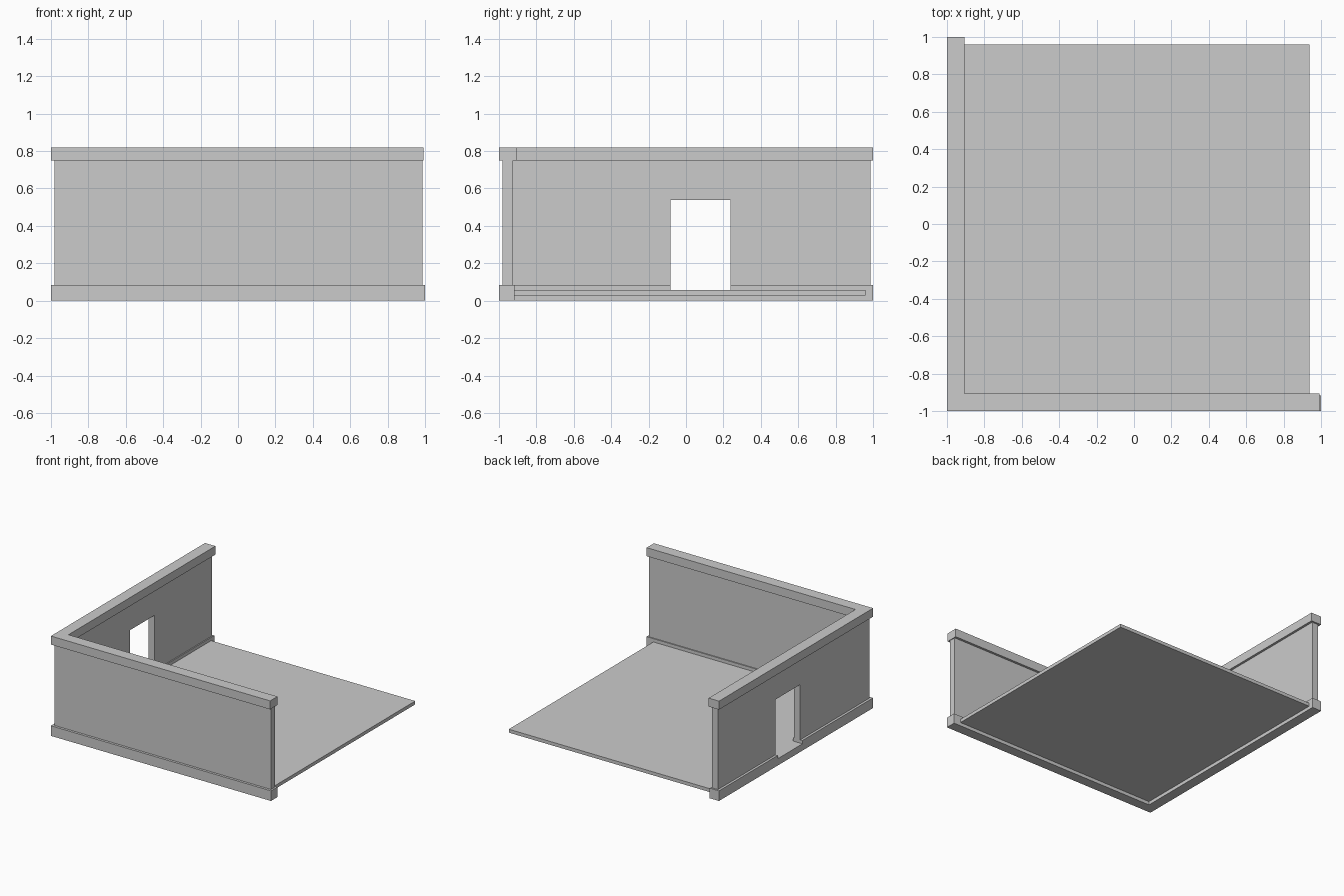
import bpy, bmesh

if "Cube" in bpy.data.objects:
    bpy.data.objects.remove(bpy.data.objects["Cube"])


def prism(name, points, z0, z1):
    """Extrude a flat outline from z0 up to z1."""
    bm = bmesh.new()
    face = bm.faces.new([bm.verts.new((x, y, z0)) for x, y in points])
    top = bmesh.ops.extrude_face_region(bm, geom=[face])["geom"]
    for v in top:
        if isinstance(v, bmesh.types.BMVert):
            v.co.z = z1
    bmesh.ops.recalc_face_normals(bm, faces=bm.faces[:])
    mesh = bpy.data.meshes.new(name)
    bm.to_mesh(mesh)
    bm.free()
    obj = bpy.data.objects.new(name, mesh)
    bpy.context.collection.objects.link(obj)
    return obj


def corner(name, outer, inner, x_end, y_end, z0, z1):
    """L-shaped run along the front and left sides."""
    return prism(name, [(outer, outer), (x_end, outer), (x_end, inner),
                        (inner, inner), (inner, y_end), (outer, y_end)], z0, z1)


def box(name, x0, x1, y0, y1, z0, z1):
    return prism(name, [(x0, y0), (x1, y0), (x1, y1), (x0, y1)], z0, z1)


# Walls, skirting and coping
walls = corner("walls", -0.98, -0.925, 0.986, 0.986, 0.07, 0.76)
skirting = corner("base_trim", -1.0, -0.916, 1.0, 1.0, 0.0, 0.083)
corner("top_trim", -1.0, -0.906, 0.992, 1.0, 0.75, 0.82)

# Floor slab, tucked into the skirting
box("floor", -0.93, 0.938, -0.93, 0.96, 0.028, 0.056)

# Doorway through the left wall and its skirting
cutter = box("doorway_cutter", -1.1, -0.8, -0.083, 0.237, 0.056, 0.537)
cutter.hide_render = True
cutter.hide_set(True)
for obj in (walls, skirting):
    mod = obj.modifiers.new("doorway", "BOOLEAN")
    mod.operation = "DIFFERENCE"
    mod.solver = "EXACT"
    mod.object = cutter
